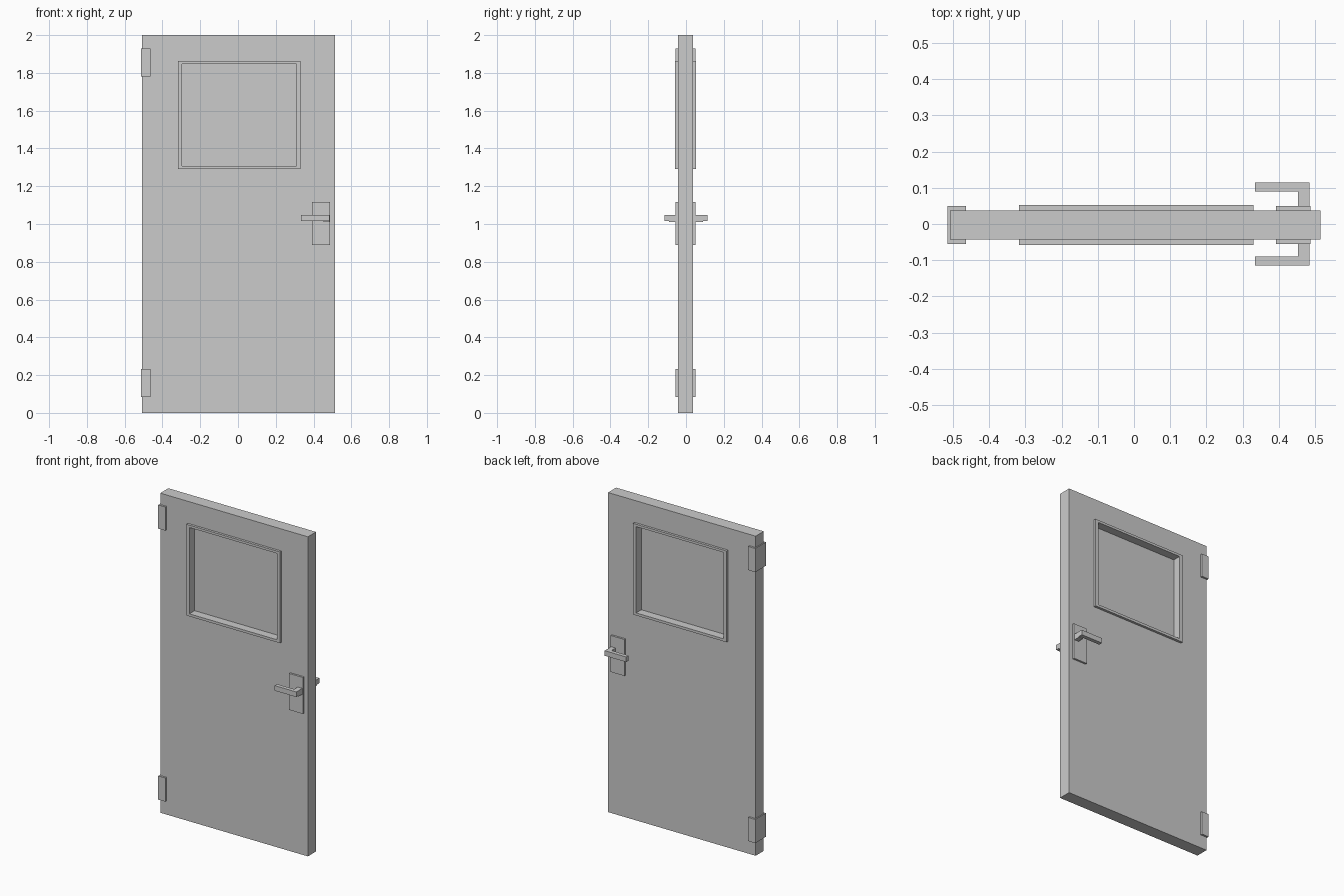
import bpy, bmesh

if "Cube" in bpy.data.objects:
    bpy.data.objects.remove(bpy.data.objects["Cube"])

Y_MID = -0.003  # centre plane of the door leaf


def make(name, verts, faces):
    mesh = bpy.data.meshes.new(name)
    mesh.from_pydata(verts, [], faces)
    bm = bmesh.new()
    bm.from_mesh(mesh)
    bmesh.ops.recalc_face_normals(bm, faces=bm.faces)
    bm.to_mesh(mesh)
    bm.free()
    obj = bpy.data.objects.new(name, mesh)
    bpy.context.collection.objects.link(obj)
    return obj


def box(name, x, y, z):
    verts = [(a, b, c) for a in x for b in y for c in z]
    faces = [(0, 1, 3, 2), (4, 5, 7, 6), (0, 1, 5, 4),
             (2, 3, 7, 6), (0, 2, 6, 4), (1, 3, 7, 5)]
    return make(name, verts, faces)


def ring(name, outer, inner, y):
    """Rectangular slab with a rectangular opening; rects are (x0, x1, z0, z1)."""
    verts = []
    for yy in y:
        for x0, x1, z0, z1 in (outer, inner):
            verts += [(x0, yy, z0), (x1, yy, z0), (x1, yy, z1), (x0, yy, z1)]
    faces = []
    for i in range(4):
        j = (i + 1) % 4
        faces += [(i, j, j + 4, i + 4), (i + 8, j + 8, j + 12, i + 12),
                  (i, j, j + 8, i + 8), (i + 4, j + 4, j + 12, i + 12)]
    return make(name, verts, faces)


# Door leaf with window opening
frame_outer = (-0.317, 0.330, 1.291, 1.862)
frame_inner = (-0.296, 0.309, 1.307, 1.847)
ring("door_leaf", (-0.508, 0.514, 0, 2), frame_outer, (Y_MID - 0.04, Y_MID + 0.04))

# Window frame and thin pane
ring("window_frame", frame_outer, frame_inner, (Y_MID - 0.055, Y_MID + 0.055))
x0, x1, z0, z1 = frame_inner
box("window_pane", (x0, x1), (Y_MID - 0.003, Y_MID + 0.003), (z0, z1))

# Hinges wrapped around the left edge
for name, z in (("lower_hinge", (0.085, 0.233)), ("upper_hinge", (1.781, 1.929))):
    box(name, (-0.514, -0.464), (Y_MID - 0.052, Y_MID + 0.052), z)

# Handle set on each face
for side, s in (("front", -1), ("back", 1)):
    face = Y_MID + s * 0.04
    plate = Y_MID + s * 0.052
    box(side + "_handle_plate", (0.392, 0.487), (face, plate), (0.889, 1.117))
    box(side + "_handle_post", (0.453, 0.4835), (plate, s * 0.09), (1.011, 1.048))
    box(side + "_handle_lever", (0.334, 0.4835), (s * 0.09, s * 0.114), (1.016, 1.048))
